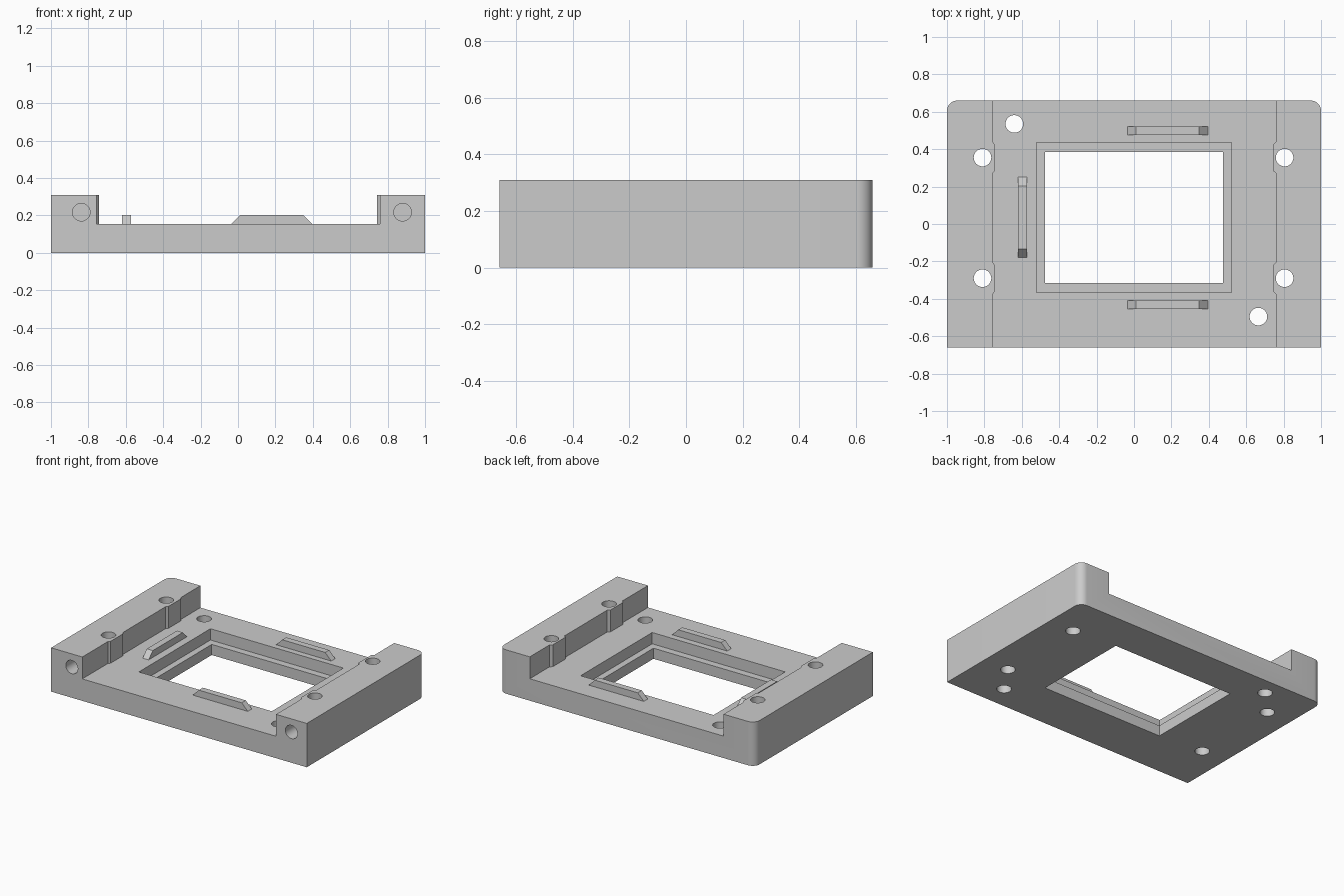
import bpy, bmesh, math

if "Cube" in bpy.data.objects:
    bpy.data.objects.remove(bpy.data.objects["Cube"], do_unlink=True)

grey = bpy.data.materials.new("plain_grey")
grey.use_nodes = True
grey.diffuse_color = (0.6, 0.6, 0.6, 1)
grey.node_tree.nodes["Principled BSDF"].inputs["Base Color"].default_value = (0.6, 0.6, 0.6, 1)


def prism(name, outline, depth):
    """Extrude a closed outline of 3D points along the depth vector."""
    bm = bmesh.new()
    face = bm.faces.new([bm.verts.new(p) for p in outline])
    out = bmesh.ops.extrude_face_region(bm, geom=[face])
    moved = [g for g in out["geom"] if isinstance(g, bmesh.types.BMVert)]
    bmesh.ops.translate(bm, verts=moved, vec=depth)
    bmesh.ops.recalc_face_normals(bm, faces=bm.faces)
    mesh = bpy.data.meshes.new(name)
    bm.to_mesh(mesh)
    bm.free()
    mesh.materials.append(grey)
    obj = bpy.data.objects.new(name, mesh)
    bpy.context.collection.objects.link(obj)
    return obj


def box(name, x0, x1, y0, y1, z0, z1):
    return prism(name, [(x0, y0, z0), (x1, y0, z0), (x1, y1, z0), (x0, y1, z0)], (0, 0, z1 - z0))


def circle(r, n=40):
    return [(r * math.cos(i * math.tau / n), r * math.sin(i * math.tau / n)) for i in range(n)]


def cut(target, cutter):
    cutter.hide_render = True
    mod = target.modifiers.new("cut", "BOOLEAN")
    mod.operation, mod.solver, mod.object = "DIFFERENCE", "EXACT", cutter
    bpy.context.view_layer.objects.active = target
    bpy.ops.object.modifier_apply(modifier=mod.name)
    bpy.data.objects.remove(cutter, do_unlink=True)


HALF_Y, FLOOR, TOP, HOLE_R = 0.66, 0.155, 0.31, 0.047
BOSS_Y = (-0.29, 0.355)

# Block with rounded back corners
R = 0.055
outline = [(-1, -HALF_Y, 0), (1, -HALF_Y, 0)]
for cx, start in ((1 - R, 0), (R - 1, 90)):
    for i in range(11):
        a = math.radians(start + i * 9)
        outline.append((cx + R * math.cos(a), HALF_Y - R + R * math.sin(a), 0))
frame = prism("mounting_frame", outline, (0, 0, TOP))


# Channel between the rails, leaving a shallow boss beside each rail hole
def channel_side(wall, boss):
    pts = [(wall, -0.8, FLOOR)]
    for y in BOSS_Y:
        pts += [(wall, y - 0.085, FLOOR), (boss, y - 0.07, FLOOR),
                (boss, y + 0.07, FLOOR), (wall, y + 0.085, FLOOR)]
    return pts + [(wall, 0.8, FLOOR)]


cut(frame, prism("channel_cutter", channel_side(0.76, 0.744) + channel_side(-0.756, -0.744)[::-1], (0, 0, 0.4)))

# Stepped window
cut(frame, box("recess_cutter", -0.52, 0.52, -0.365, 0.435, 0.075, 0.5))
cut(frame, box("window_cutter", -0.475, 0.475, -0.315, 0.385, -0.1, 0.5))

# Vertical through holes
holes = [(x, y) for x in (-0.81, 0.805) for y in BOSS_Y] + [(-0.64, 0.535), (0.665, -0.495)]
for hx, hy in holes:
    cut(frame, prism("hole_cutter", [(hx + x, hy + y, -0.1) for x, y in circle(HOLE_R)], (0, 0, 0.6)))

# Blind holes in the front ends of the rails
for hx in (-0.838, 0.88):
    cut(frame, prism("front_hole_cutter", [(hx + x, -0.75, 0.217 + z) for x, z in circle(HOLE_R)], (0, 0.33, 0)))

bpy.ops.object.select_all(action="DESELECT")
frame.select_set(True)
bpy.context.view_layer.objects.active = frame
bpy.ops.object.shade_smooth_by_angle(angle=math.radians(30))

# Raised locating ridges with sloped ends
ridge = [(-0.215, FLOOR - 0.01), (0.215, FLOOR - 0.01), (0.215, FLOOR), (0.168, 0.203), (-0.168, 0.203), (-0.215, FLOOR)]
for name, y in (("back_ridge", 0.477), ("front_ridge", -0.455)):
    prism(name, [(0.18 + u, y, z) for u, z in ridge], (0, 0.045, 0))
prism("right_ridge", [(-0.62, 0.035 + u, z) for u, z in ridge], (0.047, 0, 0))
